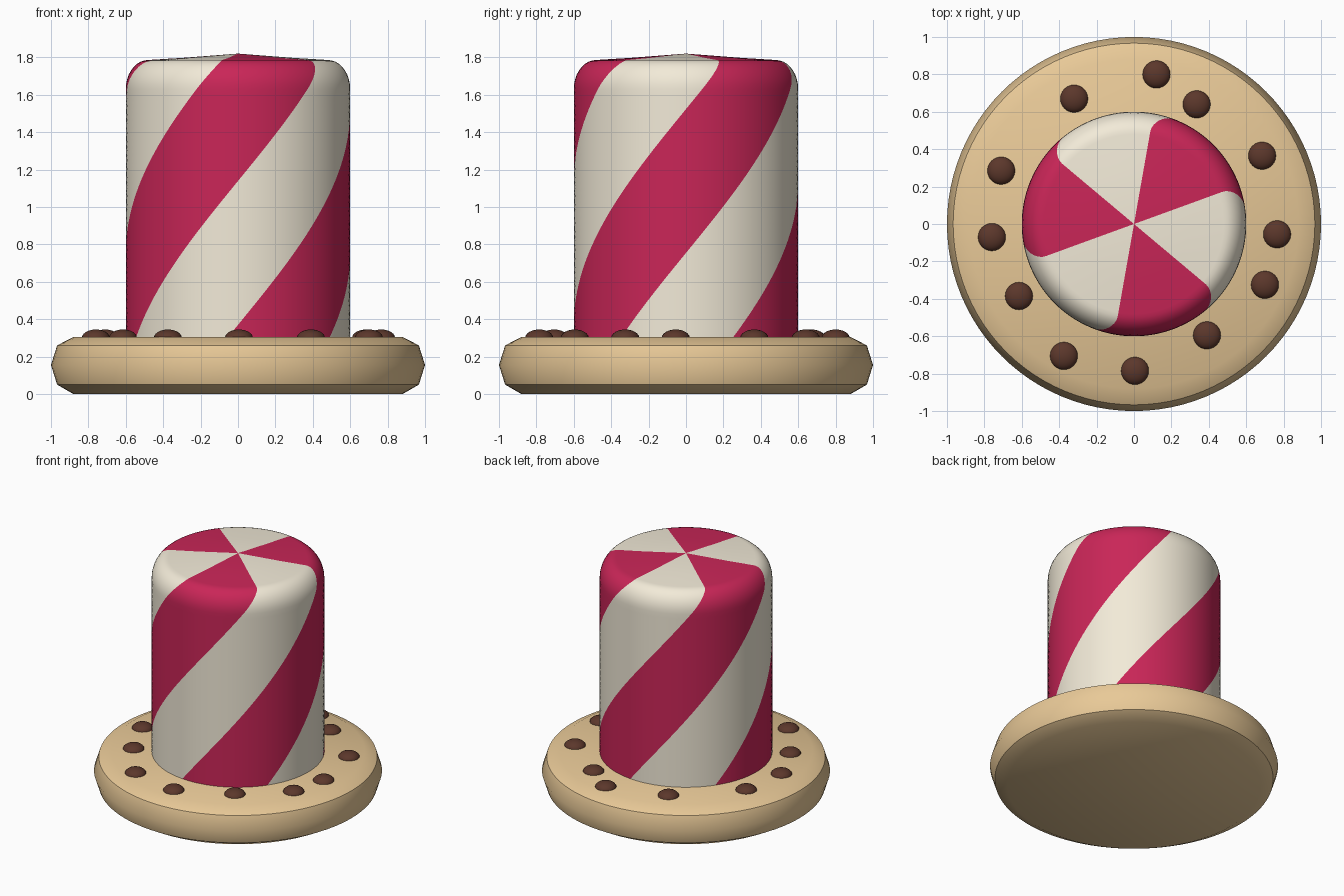
import bpy, bmesh
from math import sin, cos, radians, tau

if "Cube" in bpy.data.objects:
    bpy.data.objects.remove(bpy.data.objects["Cube"])


def material(name, r, g, b):
    # display colour 0-255 converted to linear
    m = bpy.data.materials.new(name)
    m.diffuse_color = [(c / 255) ** 2.2 for c in (r, g, b)] + [1]
    m.use_nodes = True
    m.node_tree.nodes["Principled BSDF"].inputs["Base Color"].default_value = m.diffuse_color
    return m


def lathe(name, profile, segments, mats, angle, twist=lambda z: 0.0, pick=lambda j: 0):
    """Revolve (radius, z) points; zero radius closes to a pole."""
    bm = bmesh.new()
    rings = []
    for r, z in profile:
        if r == 0:
            rings.append([bm.verts.new((0, 0, z))] * segments)
        else:
            rings.append([bm.verts.new((r * cos(tau * j / segments + twist(z)),
                                        r * sin(tau * j / segments + twist(z)), z))
                          for j in range(segments)])
    for low, high in zip(rings, rings[1:]):
        for j in range(segments):
            k = (j + 1) % segments
            corners = list(dict.fromkeys((low[j], low[k], high[k], high[j])))
            bm.faces.new(corners).material_index = pick(j)
    bmesh.ops.recalc_face_normals(bm, faces=bm.faces)
    mesh = bpy.data.meshes.new(name)
    bm.to_mesh(mesh)
    bm.free()
    for m in mats:
        mesh.materials.append(m)
    ob = bpy.data.objects.new(name, mesh)
    bpy.context.collection.objects.link(ob)
    bpy.ops.object.select_all(action='DESELECT')
    bpy.context.view_layer.objects.active = ob
    ob.select_set(True)
    bpy.ops.object.shade_smooth_by_angle(angle=radians(angle))
    return ob


biscuit = material("biscuit", 232, 200, 150)
chocolate = material("chocolate", 92, 58, 47)
red = material("red_sugar", 200, 42, 88)
cream = material("cream_sugar", 242, 234, 215)

# Biscuit base
lathe("biscuit_base", [(0, 0), (0.88, 0), (0.967, 0.05), (1, 0.155),
                       (0.967, 0.26), (0.88, 0.305), (0, 0.305)], 96, [biscuit], 40)

# Candy column: straight wall, rounded shoulder, shallow conical top
TOP = 1.78
wall = [(0.6, 0.3 + 1.33 * i / 36) for i in range(37)]
shoulder = [(0.48 + 0.12 * cos(radians(a)), 1.63 + 0.156 * sin(radians(a)))
            for a in range(10, 91, 10)]
lathe("candy_column", [(0, 0.3)] + wall + shoulder + [(0.3, 1.797), (0, 1.82)],
      96, [red, cream], 40,
      twist=lambda z: radians(20 + 78 * (min(z, TOP) - TOP)),
      pick=lambda j: (j // 16) % 2)

# Chocolate chips scattered round the rim
chips = [(0.12, 0.8), (-0.32, 0.67), (0.335, 0.64), (-0.71, 0.285), (0.685, 0.365),
         (-0.76, -0.07), (0.765, -0.055), (-0.615, -0.385), (0.7, -0.325),
         (-0.375, -0.705), (0.39, -0.595), (0.005, -0.785)]
for i, (x, y) in enumerate(chips):
    bpy.ops.mesh.primitive_uv_sphere_add(segments=24, ring_count=12, radius=0.075,
                                         location=(x, y, 0.3))
    chip = bpy.context.object
    chip.name = f"chocolate_chip_{i + 1}"
    chip.scale.z = 0.6
    chip.data.materials.append(chocolate)
    bpy.ops.object.shade_smooth()
